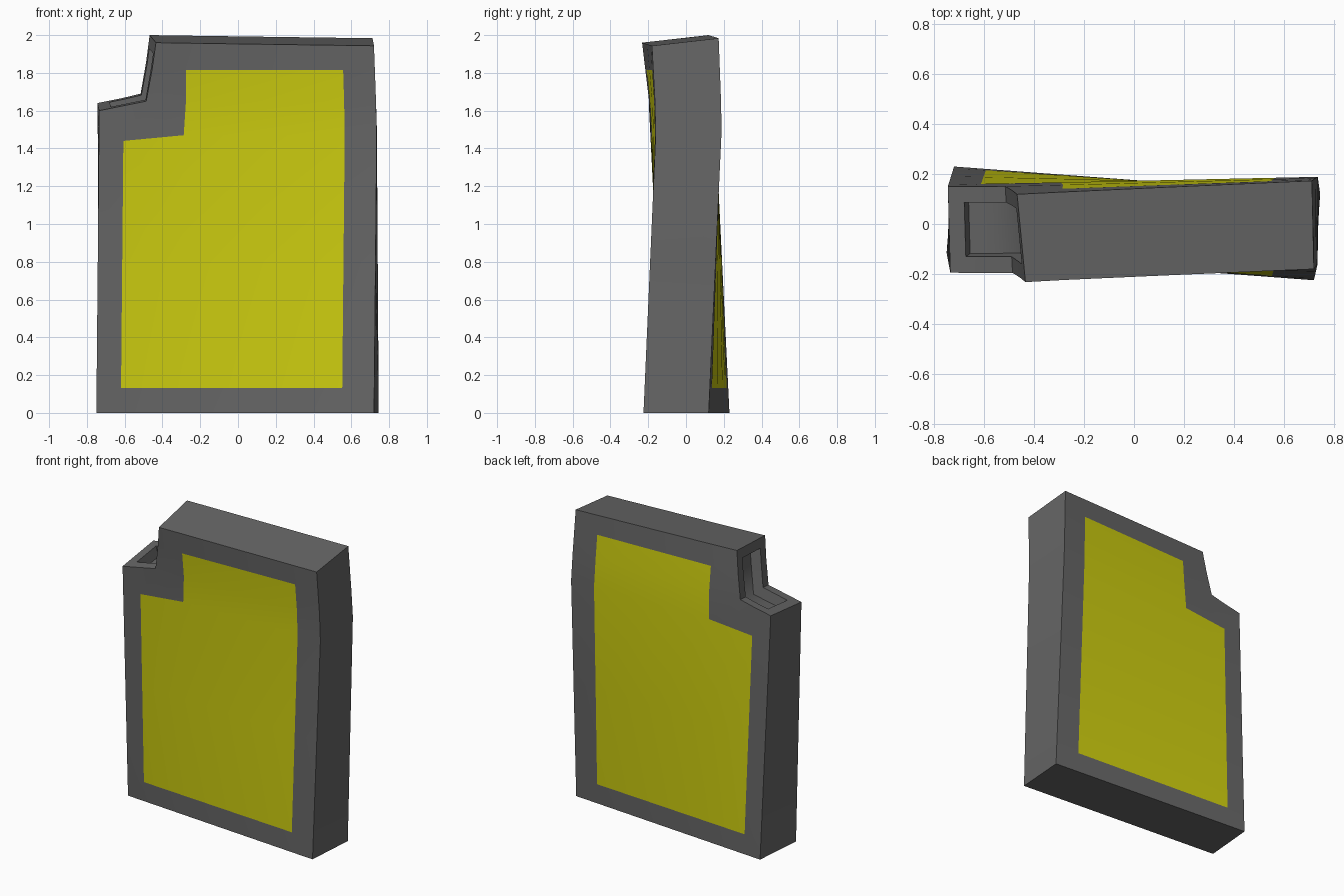
import bpy
import bmesh
from math import radians

cube = bpy.data.objects.get("Cube")
if cube:
    bpy.data.objects.remove(cube, do_unlink=True)


def make_material(name, color):
    mat = bpy.data.materials.new(name)
    mat.use_nodes = True
    mat.diffuse_color = color
    mat.node_tree.nodes["Principled BSDF"].inputs["Base Color"].default_value = color
    return mat


def curve(points, z):
    """Piecewise linear profile of (height, value) pairs."""
    for (z0, v0), (z1, v1) in zip(points, points[1:]):
        if z <= z1 or (z1, v1) == points[-1]:
            return v0 + (v1 - v0) * (z - z0) / (z1 - z0)


# Twisted silhouette: left x, right x, left y, right y against height
FRONT = dict(
    xl=[(0, -.75), (1.6, -.735), (2, -.73)],
    xr=[(0, .72), (1.53, .735), (1.94, .72)],
    yl=[(0, -.115), (1.6, -.195), (1.96, -.243)],
    yr=[(0, -.225), (1.53, -.158), (1.94, -.18)], rise=0)
BACK = dict(
    xl=[(0, -.72), (1.64, -.745), (2, -.745)],
    xr=[(0, .745), (1.53, .735), (1.98, .712)],
    yl=[(0, .23), (1.64, .15), (2, .108)],
    yr=[(0, .12), (1.53, .19), (1.98, .173)], rise=.04)

# Grid columns: edge, panel, notch, panel notch, middle, panel, edge
COLS = [-.74, -.61, -.49, -.29, .14, .565, .735]
# Grid rows: base, panel base, middle, panel shelf, shelf, panel top, top
ROWS = [0, .133, .8, 1.44, 1.6, 1.815, 1.96]
SHELF_ROW, PANEL_SHELF_ROW, NOTCH_COL = 4, 3, 2
U = [(x - COLS[0]) / (COLS[-1] - COLS[0]) for x in COLS]


def grid_point(side, c, r):
    z, u = ROWS[r], U[c]
    # Both ledges climb toward the notch, the top falls gently
    if r == PANEL_SHELF_ROW:
        z += .03 * min(max((u - U[1]) / (U[3] - U[1]), 0), 1)
    elif r == SHELF_ROW:
        z += .05 * min(u / U[NOTCH_COL], 1)
    elif r == len(ROWS) - 1:
        z -= .02 * (u - U[NOTCH_COL])
    z += side["rise"] * min(max((ROWS[r] - .8) / .8, 0), 1)
    left, right = curve(side["xl"], z), curve(side["xr"], z)
    x = left + (right - left) * u
    if c == NOTCH_COL:
        lean = max(ROWS[r] - ROWS[SHELF_ROW], 0)
        x += .14 * lean - (.02 if side["rise"] and r >= SHELF_ROW else 0)
    if c == 3 and r > PANEL_SHELF_ROW:
        x += .012
    left, right = curve(side["yl"], z), curve(side["yr"], z)
    return x, left + (right - left) * u, z


def in_body(c, r):
    return 0 <= c < len(COLS) - 1 and 0 <= r < len(ROWS) - 1 and not (
        c < NOTCH_COL and r >= SHELF_ROW)


def in_panel(c, r):
    return 1 <= c <= 4 and 1 <= r <= 4 and not (c < 3 and r >= PANEL_SHELF_ROW)


bm = bmesh.new()
cells = [(c, r) for c in range(len(COLS) - 1) for r in range(len(ROWS) - 1)
         if in_body(c, r)]
corners = {(c + i, r + j) for c, r in cells for i in (0, 1) for j in (0, 1)}
front = {k: bm.verts.new(grid_point(FRONT, *k)) for k in corners}
back = {k: bm.verts.new(grid_point(BACK, *k)) for k in corners}
recess = []

for c, r in cells:
    loop = [(c, r), (c + 1, r), (c + 1, r + 1), (c, r + 1)]
    # Front and back skins with painted panel
    for face in (bm.faces.new([front[k] for k in loop]),
                 bm.faces.new([back[k] for k in reversed(loop)])):
        face.material_index = int(in_panel(c, r))
    # Outer walls, remembering those of the notch
    steps = [(0, -1), (1, 0), (0, 1), (-1, 0)]
    for i, (dc, dr) in enumerate(steps):
        if in_body(c + dc, r + dr):
            continue
        a, b = loop[i], loop[(i + 1) % 4]
        wall = bm.faces.new([front[b], front[a], back[a], back[b]])
        shelf = dr == 1 and r == SHELF_ROW - 1 and c < NOTCH_COL
        step = dc == -1 and c == NOTCH_COL and r >= SHELF_ROW
        if shelf or step:
            recess.append(wall)

bmesh.ops.recalc_face_normals(bm, faces=bm.faces)
bm.normal_update()

# Sunken pocket wrapping around the notch corner
bmesh.ops.inset_region(bm, faces=recess, thickness=.065, use_even_offset=True)
bm.normal_update()
bmesh.ops.inset_region(bm, faces=recess, thickness=.004, depth=-.07,
                       use_even_offset=True)
bm.normal_update()

# Smooth skins with crisp outer edges and a soft pocket floor
for face in bm.faces:
    face.smooth = True
for edge in bm.edges:
    soft = all(f in recess for f in edge.link_faces)
    edge.smooth = soft or edge.calc_face_angle(0) < radians(30)

mesh = bpy.data.meshes.new("canister_body")
bm.to_mesh(mesh)
bm.free()
mesh.materials.append(make_material("dark grey", (.133, .133, .133, 1)))
mesh.materials.append(make_material("yellow panel", (.61, .61, .005, 1)))
body = bpy.data.objects.new("canister_body", mesh)
bpy.context.collection.objects.link(body)
